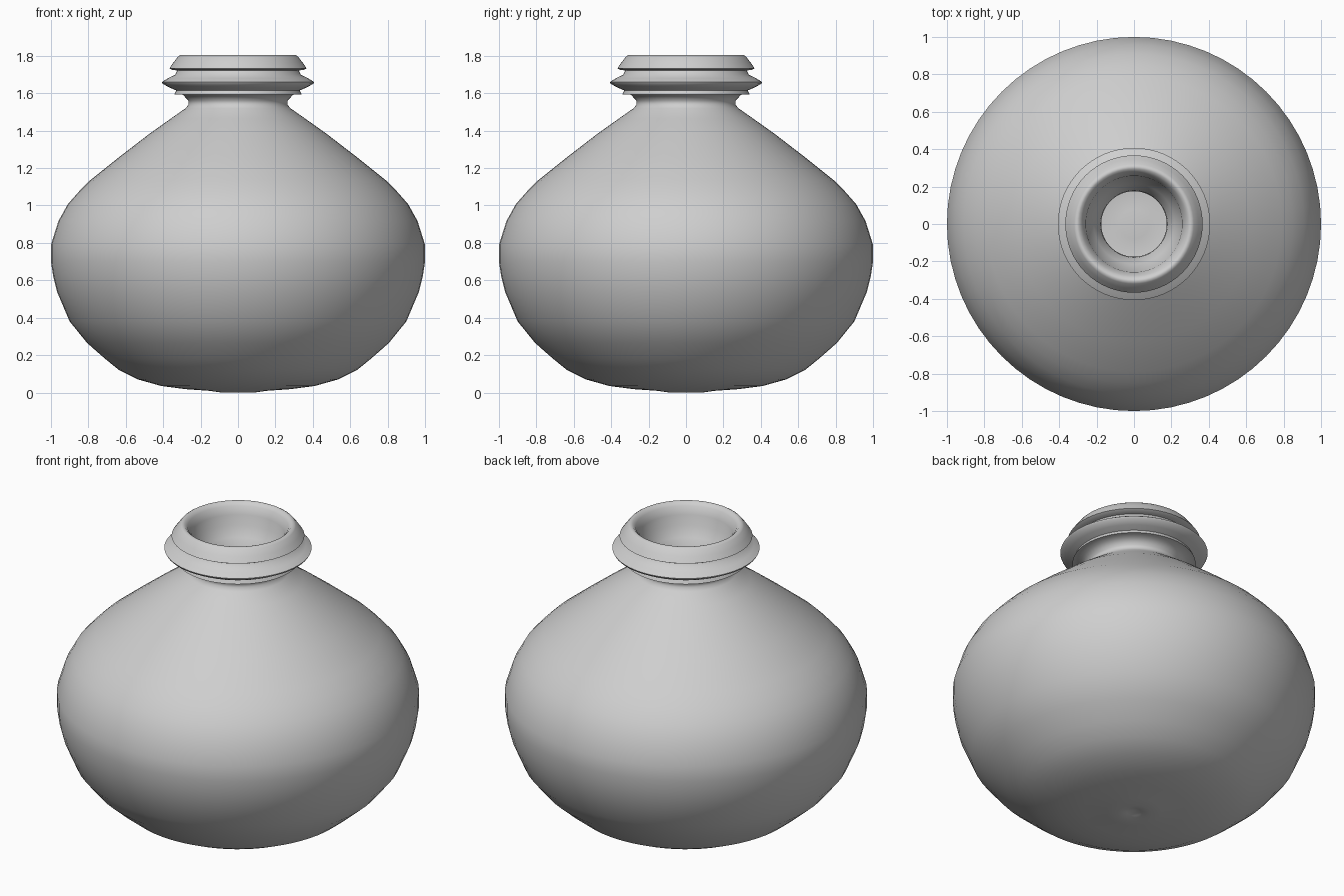
import bpy, bmesh, math

if "Cube" in bpy.data.objects:
    bpy.data.objects.remove(bpy.data.objects["Cube"])

SEGMENTS = 64

# single pale grey clay
clay = bpy.data.materials.new("pale_grey_clay")
clay.diffuse_color = (0.62, 0.62, 0.62, 1)
clay.use_nodes = True
clay.node_tree.nodes["Principled BSDF"].inputs["Base Color"].default_value = clay.diffuse_color

# outer wall, from the dimple under the base up to the neck
outer = [(0, .02), (.04, .008), (.09, 0), (.15, .009), (.28, .018), (.41, .035),
         (.535, .07), (.636, .12), (.71, .18), (.807, .265), (.90, .38),
         (.967, .537), (.988, .62), (1, .70), (1, .79), (.96, .917), (.91, 1.007),
         (.85, 1.075), (.79, 1.135), (.63, 1.263), (.47, 1.386), (.36, 1.464),
         (.28, 1.52), (.264, 1.54), (.264, 1.56), (.295, 1.592)]

# neck rings and rounded lip
neck = [(.34, 1.594), (.33, 1.615), (.365, 1.63), (.402, 1.65), (.407, 1.66),
        (.375, 1.68), (.335, 1.70), (.325, 1.722), (.352, 1.725), (.367, 1.733),
        (.345, 1.765), (.32, 1.797), (.308, 1.805), (.295, 1.803)]

# funnel mouth and hollow inside, back down to the floor
inner = [(.278, 1.785), (.258, 1.74), (.25, 1.68), (.215, 1.62), (.18, 1.56),
         (.175, 1.53), (.21, 1.47), (.42, 1.32), (.58, 1.20), (.74, 1.07),
         (.85, .96), (.90, .87), (.92, .77), (.90, .60), (.83, .42), (.71, .27),
         (.56, .16), (.38, .11), (.18, .09), (.08, .08), (0, .10)]


def lathe(name, profile, material):
    """Revolve an (r, z) profile that starts and ends on the axis."""
    bm = bmesh.new()
    rings = []
    for r, z in profile:
        if r == 0:
            rings.append([bm.verts.new((0, 0, z))] * SEGMENTS)
        else:
            rings.append([bm.verts.new((r * math.cos(a), r * math.sin(a), z))
                          for a in (2 * math.pi * i / SEGMENTS for i in range(SEGMENTS))])
    for low, high in zip(rings, rings[1:]):
        for i in range(SEGMENTS):
            j = (i + 1) % SEGMENTS
            corners = list(dict.fromkeys((low[i], low[j], high[j], high[i])))
            bm.faces.new(corners)
    bmesh.ops.recalc_face_normals(bm, faces=bm.faces[:])
    mesh = bpy.data.meshes.new(name)
    bm.to_mesh(mesh)
    bm.free()
    obj = bpy.data.objects.new(name, mesh)
    bpy.context.collection.objects.link(obj)
    mesh.materials.append(material)
    bpy.context.view_layer.objects.active = obj
    obj.select_set(True)
    bpy.ops.object.shade_smooth_by_angle(angle=math.radians(65))
    return obj


lathe("round_pot", outer + neck + inner, clay)
